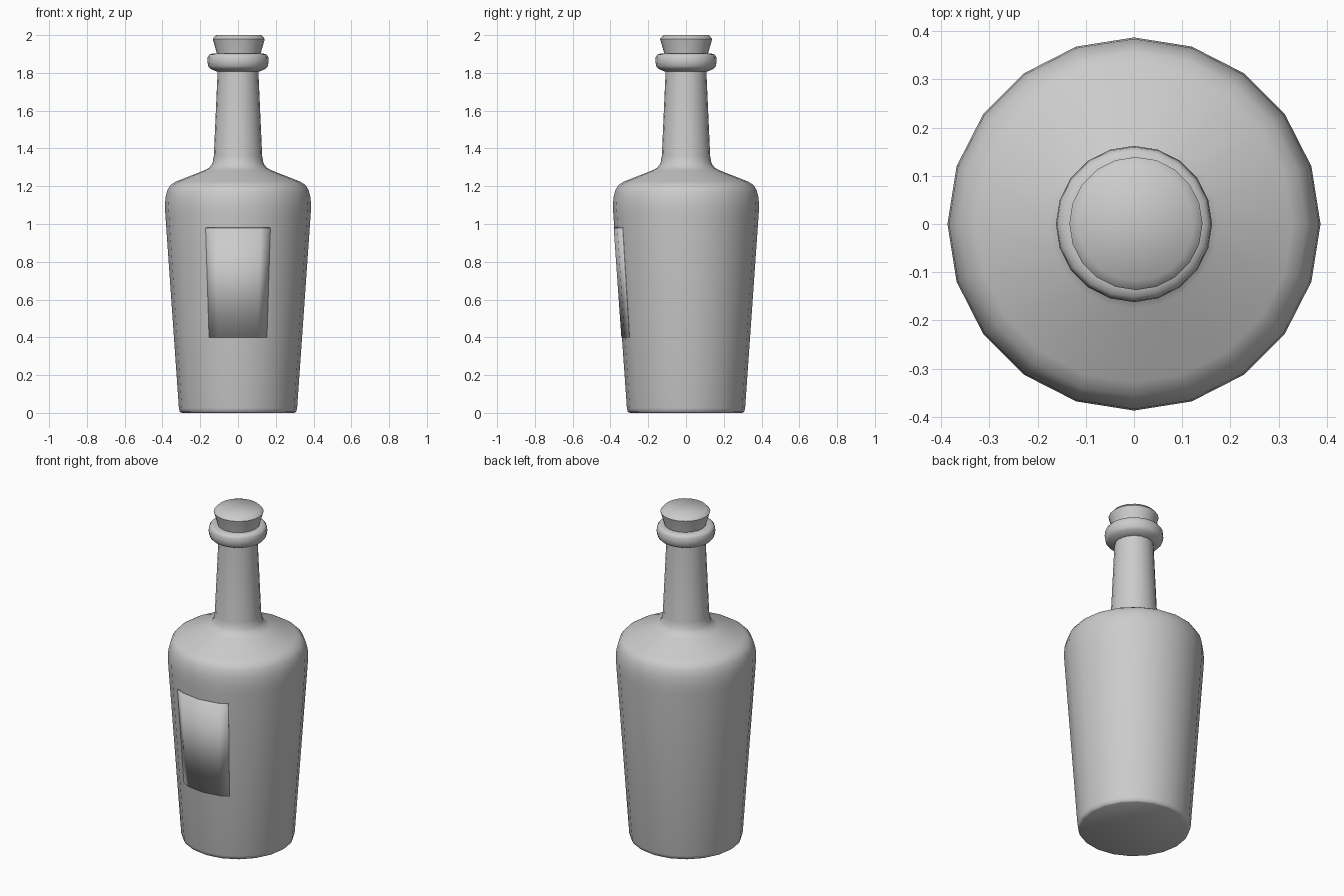
import bpy, bmesh
from math import sin, cos, radians

cube = bpy.data.objects.get("Cube")
if cube:
    bpy.data.objects.remove(cube, do_unlink=True)

SIDES = 20

grey = bpy.data.materials.new("light_grey")
grey.use_nodes = True
grey.diffuse_color = (0.6, 0.6, 0.6, 1)
grey.node_tree.nodes["Principled BSDF"].inputs["Base Color"].default_value = (0.6, 0.6, 0.6, 1)


def finish(name, bm, angle, location=(0, 0, 0)):
    mesh = bpy.data.meshes.new(name)
    bm.to_mesh(mesh)
    bm.free()
    mesh.materials.append(grey)
    obj = bpy.data.objects.new(name, mesh)
    obj.location = location
    bpy.context.collection.objects.link(obj)
    bpy.ops.object.select_all(action="DESELECT")
    obj.select_set(True)
    bpy.context.view_layer.objects.active = obj
    bpy.ops.object.shade_smooth_by_angle(angle=radians(angle))
    return obj


def lathe(name, profile, angle=53, location=(0, 0, 0)):
    """Turn (radius, height) points around z and cap both ends."""
    bm = bmesh.new()
    rings = []
    for r, z in profile:
        rings.append([bm.verts.new((r * cos(radians(i * 360 / SIDES)),
                                    r * sin(radians(i * 360 / SIDES)), z))
                      for i in range(SIDES)])
    for low, high in zip(rings, rings[1:]):
        for i in range(SIDES):
            j = (i + 1) % SIDES
            bm.faces.new((low[i], low[j], high[j], high[i]))
    bm.faces.new(rings[0][::-1])
    bm.faces.new(rings[-1])
    return finish(name, bm, angle, location)


# Tapered body with rounded shoulder and slim neck
lathe("bottle_body", [
    (0.298, 0), (0.308, 0.006), (0.313, 0.025), (0.384, 1.04), (0.387, 1.09),
    (0.384, 1.14), (0.374, 1.18), (0.357, 1.207), (0.328, 1.225),
    (0.175, 1.285), (0.15, 1.3), (0.135, 1.322), (0.128, 1.36),
    (0.107, 1.83)])

# Rounded collar at the mouth
lathe("neck_collar", [
    (0.105, 1.805), (0.125, 1.812), (0.147, 1.823), (0.158, 1.836),
    (0.162, 1.86), (0.16, 1.885), (0.152, 1.897), (0.135, 1.902), (0.11, 1.902)])

# Flared stopper with a chamfered top
lathe("stopper", [(0.108, 1.86), (0.115, 1.9), (0.138, 1.98), (0.12, 2.0)],
      location=(0.004, 0.001, 0))

# Thin label wrapped over the front facets
bm = bmesh.new()
columns = []
for a in (-27, -18, 0, 18, 27):
    flat = cos(radians(9)) if abs(a) == 27 else 1
    columns.append([])
    for z in (0.4, 0.98):
        r = (0.313 + 0.07 * (z - 0.025) + 0.003) * flat
        columns[-1].append(bm.verts.new((r * sin(radians(a)), -r * cos(radians(a)), z)))
for a, b in zip(columns, columns[1:]):
    bm.faces.new((a[0], b[0], b[1], a[1]))
label = finish("front_label", bm, 40)
thickness = label.modifiers.new("thickness", "SOLIDIFY")
thickness.thickness = 0.004
